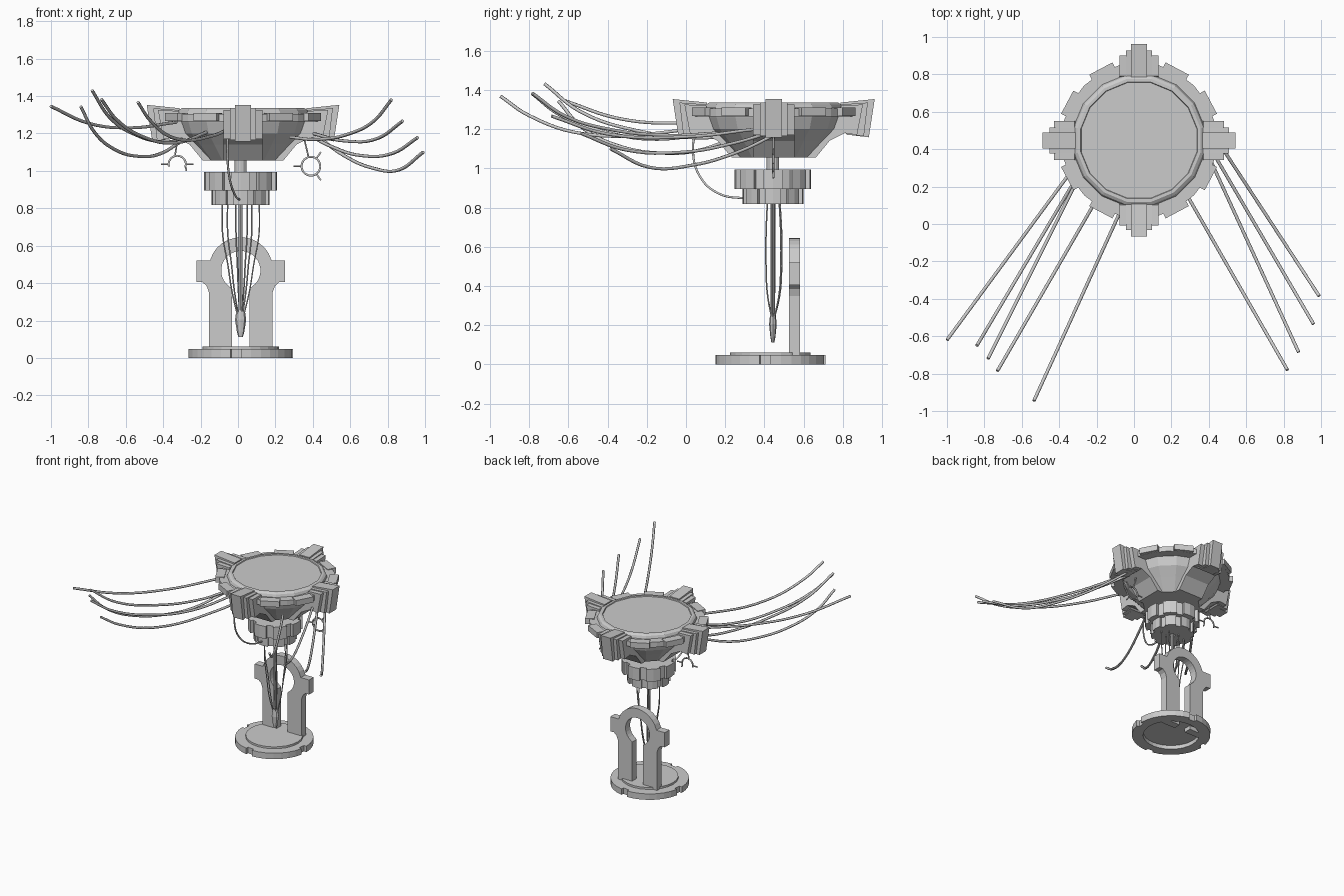
import bpy, bmesh
from math import sin, cos, pi, radians
from mathutils import Matrix, Vector

if "Cube" in bpy.data.objects:
    bpy.data.objects.remove(bpy.data.objects["Cube"])

BOWL = (0.027, 0.447, 0)
COLLAR = (0.014, 0.443, 0)
BASE = (0.015, 0.43, 0)


def finish(name, bm, loc=(0, 0, 0)):
    bmesh.ops.recalc_face_normals(bm, faces=bm.faces)
    me = bpy.data.meshes.new(name)
    bm.to_mesh(me)
    bm.free()
    ob = bpy.data.objects.new(name, me)
    ob.location = loc
    bpy.context.collection.objects.link(ob)
    return ob


def lathe(name, profile, sides, loc, turn=0.0):
    """Revolve an open (r, z) profile; ends are capped."""
    bm = bmesh.new()
    rings = [[bm.verts.new((r * cos(turn + 2 * pi * i / sides), r * sin(turn + 2 * pi * i / sides), z))
              for i in range(sides)] for r, z in profile]
    for a, b in zip(rings, rings[1:]):
        for i in range(sides):
            j = (i + 1) % sides
            bm.faces.new((a[i], a[j], b[j], b[i]))
    bm.faces.new(rings[0])
    bm.faces.new(rings[-1])
    return finish(name, bm, loc)


def prism(name, pts, depth, matrix, loc):
    """Extrude a 2D outline symmetrically, then place it with a matrix."""
    bm = bmesh.new()
    lo = [bm.verts.new(matrix @ Vector((x, y, -depth / 2))) for x, y in pts]
    hi = [bm.verts.new(matrix @ Vector((x, y, depth / 2))) for x, y in pts]
    bm.faces.new(lo)
    bm.faces.new(hi)
    n = len(pts)
    for i in range(n):
        j = (i + 1) % n
        bm.faces.new((lo[i], lo[j], hi[j], hi[i]))
    return finish(name, bm, loc)


def ring(name, radii, inner, z0, z1, loc, turn=0.0):
    """Flat ring whose outer radius is given for every step."""
    pts, n = [], len(radii)
    for i, r in enumerate(radii):
        a0, a1 = turn + 2 * pi * i / n, turn + 2 * pi * (i + 1) / n
        pts += [(r, a0), (r, a1)]
    bm = bmesh.new()
    v = [[bm.verts.new((r * cos(a), r * sin(a), z)) for r, a in row]
         for row, z in ((pts, z0), (pts, z1), ([(inner, a) for _, a in pts], z1), ([(inner, a) for _, a in pts], z0))]
    m = len(pts)
    for k in range(4):
        for i in range(m):
            j = (i + 1) % m
            bm.faces.new((v[k][i], v[k][j], v[(k + 1) % 4][j], v[(k + 1) % 4][i]))
    bmesh.ops.remove_doubles(bm, verts=bm.verts, dist=1e-5)
    return finish(name, bm, loc)


def cable(name, pts, radius):
    cu = bpy.data.curves.new(name, 'CURVE')
    cu.dimensions = '3D'
    cu.bevel_depth = radius
    cu.bevel_resolution = 1
    cu.resolution_u = 6
    cu.use_fill_caps = True
    sp = cu.splines.new('BEZIER')
    sp.bezier_points.add(len(pts) - 1)
    for bp, p in zip(sp.bezier_points, pts):
        bp.co = p
        bp.handle_left_type = bp.handle_right_type = 'AUTO'
    ob = bpy.data.objects.new(name, cu)
    bpy.context.collection.objects.link(ob)
    return ob


UPRIGHT = Matrix.Rotation(pi / 2, 4, 'X')   # outline (x, y) -> (x, z)

# Bowl head: lower octagon-like hull, upper drum, raised lid
lathe("bowl_body", [(0.2, 1.055), (0.275, 1.14), (0.33, 1.2), (0.35, 1.26), (0.36, 1.3),
                    (0.35, 1.325), (0.335, 1.335), (0.318, 1.335), (0.315, 1.328)], 16, BOWL, pi / 16)
ring("bowl_rim", [0.415] * 24, 0.33, 1.265, 1.305, BOWL)

# Rim pads either side of every clamp
for k in range(4):
    for s in (-1, 1):
        a = k * pi / 2 + s * radians(28)
        m = Matrix.Rotation(a, 4, 'Z') @ Matrix.Translation((0.4, 0, 1.288))
        prism("rim_pad", [(-0.03, -0.07), (0.035, -0.07), (0.035, 0.07), (-0.03, 0.07)], 0.044, m, BOWL)

# Four stepped clamps with ribs running under the bowl
clamp = [("clamp_fin", 0.085, [(0.34, 1.335), (0.515, 1.353), (0.485, 1.158), (0.385, 1.17), (0.33, 1.22)]),
         ("clamp_mid", 0.14, [(0.34, 1.325), (0.48, 1.335), (0.46, 1.165), (0.375, 1.17), (0.33, 1.22)]),
         ("clamp_side", 0.21, [(0.345, 1.32), (0.455, 1.325), (0.425, 1.17), (0.36, 1.18), (0.3, 1.2)]),
         ("bowl_rib", 0.21, [(0.17, 1.055), (0.215, 1.055), (0.285, 1.14), (0.385, 1.19), (0.385, 1.26), (0.2, 1.26)])]
for k in range(4):
    for name, width, outline in clamp:
        prism(name, outline, width, Matrix.Rotation(k * pi / 2, 4, 'Z') @ UPRIGHT, BOWL)

# Neck and two toothed collars
lathe("neck", [(0.032, 0.95), (0.032, 1.08)], 12, COLLAR)
ring("upper_collar", [0.195, 0.195, 0.172] * 8, 0.02, 0.895, 0.993, COLLAR, radians(-15))
ring("lower_collar", [0.155, 0.155, 0.138] * 8, 0.02, 0.817, 0.895, COLLAR, radians(-15))

# Needle hanging on a rod, held by thin wires
lathe("rod", [(0.011, 0.24), (0.011, 0.9)], 8, COLLAR)
tip = lathe("needle_tip", [(0.012, 0.112), (0.02, 0.14), (0.03, 0.205), (0.024, 0.245), (0.01, 0.262)], 8, COLLAR)
tip.scale.y = 0.65
for x, y in ((-0.098, 0.01), (-0.07, -0.035), (-0.025, 0.045), (0.035, -0.035), (0.06, 0.04), (0.1, 0.0)):
    cx, cy = COLLAR[:2]
    cable("needle_wire", [(cx + x * a, cy + y * b, z) for a, b, z in
                          ((1, 0.8, 0.83), (0.98, 1, 0.66), (0.7, 1, 0.5), (0.48, 0.8, 0.36), (0.2, 0.2, 0.24))], 0.004)

# Loop cable from bowl to collar
cable("loop_cable", [(-0.055, 0.05, 1.19), (-0.057, 0.035, 1.1), (-0.045, 0.07, 0.96),
                     (-0.015, 0.17, 0.87), (0.01, 0.31, 0.845)], 0.006)

# Base: notched ring, hollow below, with raised disc
ring("base_ring", ([0.28] * 7 + [0.258]) * 4, 0.2, 0.0, 0.047, BASE)
lathe("base_disc", [(0.205, 0.03), (0.205, 0.062)], 24, BASE)

# Keyhole arch, outline of one half mirrored
outer = [(0.17, 0.0), (0.17, 0.35), (0.183, 0.385), (0.205, 0.405), (0.237, 0.405), (0.237, 0.52), (0.165, 0.52)]
outer += [(0.172 * cos(radians(a)), 0.473 + 0.172 * sin(radians(a))) for a in range(30, 90, 12)]
inner = [(0.105 * cos(radians(a)), 0.467 + 0.105 * sin(radians(a))) for a in range(78, -65, -12)]
inner += [(0.047, 0.37), (0.047, 0.0)]
for s in (-1, 1):
    half = outer + [(0, 0.645), (0, 0.572)] + inner
    prism("keyhole_arch", [(s * x, z) for x, z in half], 0.057, UPRIGHT, (0.015, 0.553, 0))

# Spiked hooks under the sides of the bowl
def hook(name, cx, cz, r, a0, a1, spikes, stem):
    def at(a, rad):
        return (cx + rad * cos(radians(a)), 0.445, cz + rad * sin(radians(a)))
    n = 12
    cable(name, [at(a0 + (a1 - a0) * i / n, r) for i in range(n + 1)], 0.006)
    for a in spikes:
        cable(name + "_spike", [at(a, r), at(a, r + 0.042)], 0.005)
    cable(name + "_stem", [at(105, r), stem], 0.005)

hook("ring_hook", 0.39, 1.025, 0.05, 0, 360, (55, 180, 305), (0.35, 0.445, 1.19))
hook("open_hook", -0.325, 1.035, 0.046, -15, 195, (0, 180), (-0.32, 0.445, 1.19))
cable("open_hook_tail", [(-0.282, 0.445, 1.025), (-0.275, 0.445, 1.0)], 0.005)

# Long feelers: plan is straight, (x, z) gives the sag, second pair gives y at both ends
feelers = [
    ((0.29, -0.62), [(-0.33, 1.26), (-0.58, 1.23), (-0.8, 1.255), (-1.0, 1.345)]),
    ((0.26, -0.65), [(-0.3, 1.16), (-0.42, 1.09), (-0.52, 1.077), (-0.66, 1.115), (-0.77, 1.21), (-0.84, 1.343)]),
    ((0.24, -0.72), [(-0.3, 1.17), (-0.38, 1.155), (-0.54, 1.19), (-0.69, 1.29), (-0.78, 1.43)]),
    ((0.2, -0.785), [(-0.16, 1.21), (-0.33, 1.15), (-0.49, 1.175), (-0.65, 1.275), (-0.73, 1.382)]),
    ((0.14, -0.945), [(-0.04, 1.23), (-0.13, 1.19), (-0.34, 1.175), (-0.47, 1.27), (-0.535, 1.367)]),
    ((0.16, -0.78), [(0.28, 1.18), (0.42, 1.168), (0.6, 1.2), (0.73, 1.27), (0.82, 1.38)]),
    ((0.36, -0.685), [(0.4, 1.2), (0.57, 1.16), (0.75, 1.175), (0.88, 1.266)]),
    ((0.42, -0.535), [(0.4, 1.18), (0.5, 1.13), (0.65, 1.083), (0.83, 1.095), (0.96, 1.178)]),
    ((0.47, -0.385), [(0.43, 1.18), (0.57, 1.08), (0.72, 1.015), (0.86, 1.005), (0.99, 1.1)]),
]
for (y0, y1), path in feelers:
    x0, x1 = path[0][0], path[-1][0]
    cable("feeler", [(x, y0 + (y1 - y0) * (x - x0) / (x1 - x0), z) for x, z in path], 0.009)
